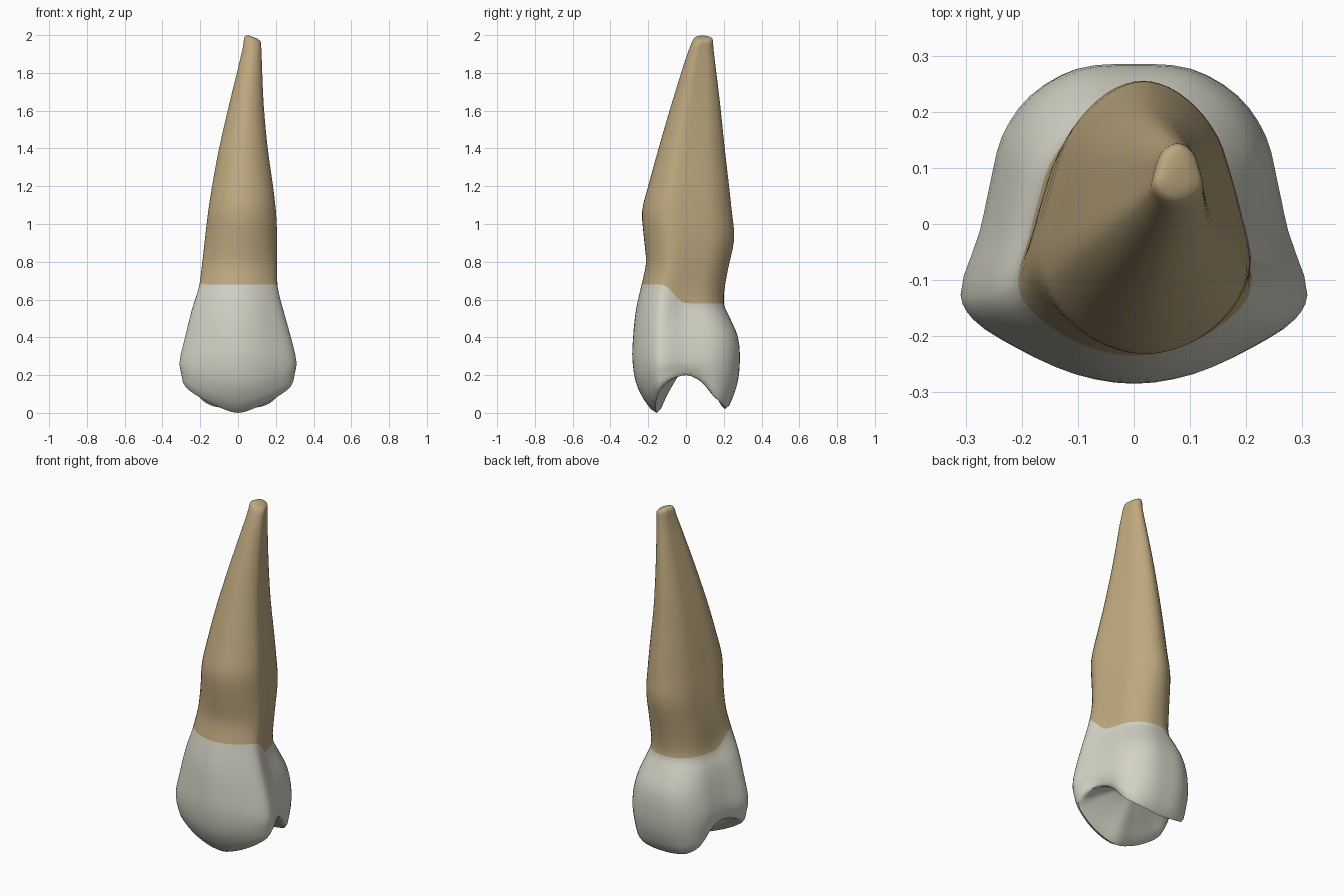
import bpy
import bmesh
from mathutils import Vector

default_cube = bpy.data.objects.get("Cube")
if default_cube:
    bpy.data.objects.remove(default_cube, do_unlink=True)

STEPS = 3  # spline subdivisions between control points


def make_material(name, colour):
    mat = bpy.data.materials.new(name)
    mat.use_nodes = True
    mat.diffuse_color = (*colour, 1)
    mat.node_tree.nodes["Principled BSDF"].inputs["Base Color"].default_value = (*colour, 1)
    return mat


def spline(points, closed):
    """Centripetal spline that passes through every control point."""
    count = len(points)
    result = []
    for i in range(count if closed else count - 1):
        b, c = points[i], points[(i + 1) % count]
        a = points[i - 1] if closed or i > 0 else b + (b - c)
        d = points[(i + 2) % count] if closed or i + 2 < count else c + (c - b)
        ab, bc, cd = (max((q - p).length, 1e-4) ** 0.5 for p, q in ((a, b), (b, c), (c, d)))
        start = ((b - a) / ab - (c - a) / (ab + bc) + (c - b) / bc) * bc
        end = ((c - b) / bc - (d - b) / (bc + cd) + (d - c) / cd) * bc
        for s in range(STEPS):
            t = s / STEPS
            result.append(b + start * t
                          + (3 * (c - b) - 2 * start - end) * t ** 2
                          + (2 * (b - c) + start + end) * t ** 3)
    if not closed:
        result.append(points[-1])
    return result


def mirrored(half):
    """Close a half outline, running front to back, across x = 0."""
    return half + [Vector((-p.x, p.y, p.z)) for p in half[-2:0:-1]]


def outline(pairs):
    return mirrored([Vector((x, y, 0)) for x, y in pairs])


# Half cross-sections, normalised, from the front round to the back
root_shape = outline([(0, -1), (.4, -.93), (.75, -.75), (.97, -.5), (1, -.3), (.92, 0),
                      (.82, .3), (.7, .58), (.5, .8), (.25, .95), (0, 1)])
crown_shape = outline([(0, -1), (.35, -.94), (.68, -.78), (.93, -.6), (1, -.45), (.89, -.05),
                       (.83, .25), (.76, .55), (.6, .8), (.33, .97), (0, 1)])

# Biting edge: front cusp, side ridge, back cusp
rim = mirrored([Vector(p) for p in (
    (0, -.155, 0), (.1, -.162, .03), (.2, -.155, .08), (.28, -.13, .14), (.283, -.08, .175),
    (.25, 0, .2), (.22, .08, .165), (.2, .155, .08), (.145, .2, .04), (.07, .21, .025),
    (0, .208, .02))])

# Rings from the tip down: z, left x, right x, front y, back y, crown blend, neckline wave
sections = [
    (2.00, .055, .10, .065, .12, 0, 0),
    (1.99, .037, .12, .042, .14, 0, 0),
    (1.93, .025, .123, .018, .145, 0, 0),
    (1.64, -.045, .135, -.075, .18, 0, 0),
    (1.40, -.10, .157, -.145, .205, 0, 0),
    (1.20, -.137, .185, -.2, .228, 0, 0),
    (1.07, -.157, .2, -.232, .242, 0, 0),
    (.92, -.175, .207, -.222, .255, 0, 0),
    (.76, -.192, .207, -.212, .218, .2, .5),
    (.62, -.207, .21, -.235, .2, .5, 1),
    (.52, -.245, .24, -.265, .232, .8, .4),
    (.40, -.28, .28, -.28, .275, 1, 0),
    (.27, -.309, .309, -.283, .285, 1, 0),
]
NECK = 9  # index of the ring where crown meets root


def neckline(y):
    """The neck rises at the front and dips along the sides and back."""
    t = min(max((y + .13) / .13, 0), 1)
    return .06 - .1 * t * t * (3 - 2 * t)


def ring(z, x0, x1, y0, y1, blend, wave):
    points = []
    for r, c in zip(root_shape, crown_shape):
        p = r.lerp(c, blend)
        x = (x0 + x1) / 2 + p.x * (x1 - x0) / 2
        y = (y0 + y1) / 2 + p.y * (y1 - y0) / 2
        tilt = -.35 * (x - .05) if z > 1.98 else 0
        points.append(Vector((x, y, z + tilt + wave * neckline(y))))
    return points


rings = [ring(*s) for s in sections]

# Rounded lower crown, then the biting edge
rings.append([Vector((*o.lerp(r, .25).xy, o.z + (r.z - o.z) * .55))
              for o, r in zip(rings[-1], rim)])
rings.append(rim)

# Cusp slopes running into the central groove
for inward, rise in ((.33, .4), (.65, .78), (.88, 1)):
    row = []
    for r in rim:
        groove = Vector((r.x * .2, .02, .25))
        p = r.lerp(groove, inward)
        p.z = r.z + (groove.z - r.z) * rise
        row.append(p)
    rings.append(row)

# Smooth around each ring, then along the tooth
rows = [spline(r, True) for r in rings]
columns = [spline(list(col), False) for col in zip(*rows)]

bm = bmesh.new()
grid = [[bm.verts.new(p) for p in col] for col in columns]
for i, col in enumerate(grid):
    following = grid[(i + 1) % len(grid)]
    for j in range(len(col) - 1):
        face = bm.faces.new((col[j], col[j + 1], following[j + 1], following[j]))
        face.material_index = 1 if j >= NECK * STEPS else 0
bm.faces.new([col[0] for col in grid])    # root tip
bm.faces.new([col[-1] for col in grid])   # root-coloured pit in the groove
bmesh.ops.recalc_face_normals(bm, faces=bm.faces)

mesh = bpy.data.meshes.new("tooth")
bm.to_mesh(mesh)
bm.free()
mesh.materials.append(make_material("root tan", (.515, .392, .212)))
mesh.materials.append(make_material("enamel ivory", (.66, .65, .56)))

tooth = bpy.data.objects.new("tooth", mesh)
bpy.context.collection.objects.link(tooth)
bpy.ops.object.select_all(action="DESELECT")
tooth.select_set(True)
bpy.context.view_layer.objects.active = tooth
bpy.ops.object.shade_smooth_by_angle(angle=.9)
